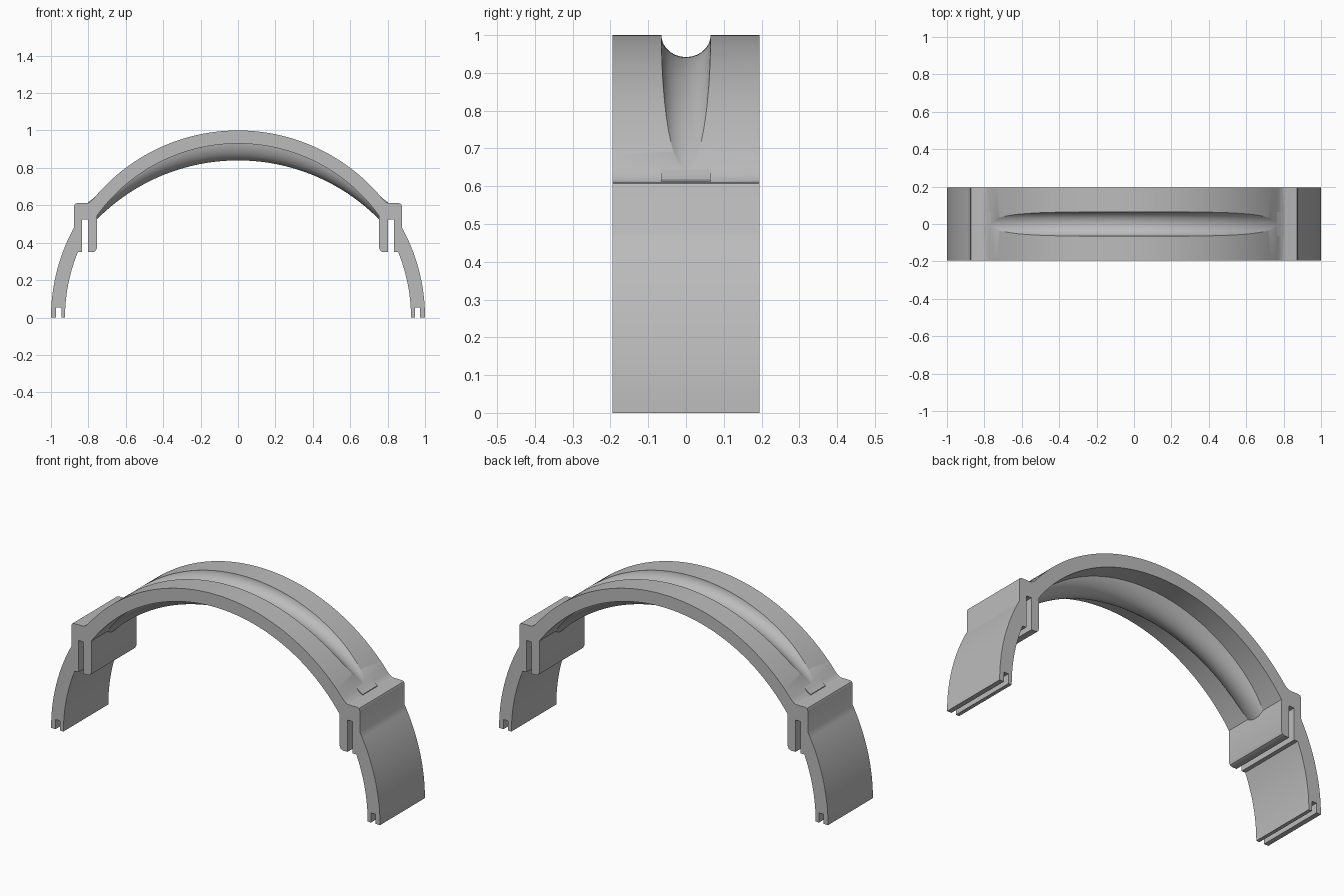
import bpy, bmesh
from math import sin, cos, pi, radians, sqrt, asin, acos

if "Cube" in bpy.data.objects:
    bpy.data.objects.remove(bpy.data.objects["Cube"], do_unlink=True)

grey = bpy.data.materials.new("light grey")
grey.use_nodes = True
grey.diffuse_color = (0.5, 0.5, 0.5, 1)
grey.node_tree.nodes["Principled BSDF"].inputs["Base Color"].default_value = (0.5, 0.5, 0.5, 1)

HALF_DEPTH = 0.195


def make_object(name, bm):
    bmesh.ops.recalc_face_normals(bm, faces=bm.faces[:])
    mesh = bpy.data.meshes.new(name)
    bm.to_mesh(mesh)
    bm.free()
    mesh.materials.append(grey)
    obj = bpy.data.objects.new(name, mesh)
    bpy.context.collection.objects.link(obj)
    return obj


def arc(radius, start, end, steps):
    angles = [start + (end - start) * i / steps for i in range(steps + 1)]
    return [(radius * cos(a), radius * sin(a)) for a in angles]


def extrude(name, outline, half):
    bm = bmesh.new()
    face = bm.faces.new([bm.verts.new((x, -half, z)) for x, z in outline])
    moved = bmesh.ops.extrude_face_region(bm, geom=[face])["geom"]
    verts = [g for g in moved if isinstance(g, bmesh.types.BMVert)]
    bmesh.ops.translate(bm, verts=verts, vec=(0, 2 * half, 0))
    return make_object(name, bm)


def sweep(name, radius, centre_z, reach, section, steps=96):
    """Sweep a section of (y, outward offset) along an arc over the arch."""
    bm = bmesh.new()
    limit = asin(reach / radius)
    rings = []
    for i in range(steps + 1):
        a = -limit + 2 * limit * i / steps
        rings.append([bm.verts.new(((radius + d) * sin(a), y, centre_z + (radius + d) * cos(a)))
                      for y, d in section(radius * sin(a) / reach)])
    n = len(rings[0])
    for r0, r1 in zip(rings, rings[1:]):
        for j in range(n):
            k = (j + 1) % n
            bm.faces.new((r0[j], r0[k], r1[k], r1[j]))
    bm.faces.new(rings[0])
    bm.faces.new(rings[-1])
    return make_object(name, bm)


def u_shape(width, depth, top, count=24):
    curve = [(-width * cos(pi * i / count), depth * (1 - sin(pi * i / count)))
             for i in range(count + 1)]
    return curve + [(width, top), (-width, top)]


# Arch with clamps and lower legs, as one mirrored outline
half = arc(1.0, pi / 2, acos(0.775), 40)
half += [(0.79, 0.618), (0.805, 0.611), (0.86, 0.611), (0.872, 0.607), (0.877, 0.595)]
half += arc(1.0, asin(0.48), 0, 16)
half += [(0.973, 0), (0.973, 0.053), (0.945, 0.053), (0.945, 0)]
half += arc(0.925, 0, asin(0.35 / 0.925), 12)
half += [(0.834, 0.35), (0.834, 0.525), (0.802, 0.525), (0.802, 0.35),
         (0.775, 0.35), (0.761, 0.356), (0.755, 0.37)]
half += arc(0.93, acos(0.755 / 0.93), pi / 2, 40)
outline = half + [(-x, z) for x, z in reversed(half[1:-1])]
body = extrude("arch_body", outline, HALF_DEPTH)

# Rounded rib under the arch and the channel cut in its top
rib = sweep("underside_rib", 1.06, -0.22, 0.772,
            lambda t: u_shape(0.085, *[0.05 + 0.07 * (1 - t * t)] * 2)[:-2])
channel = sweep("channel_cutter", 1.13, -0.188, 0.80,
                lambda t: u_shape(0.065, 0.058, 0.15))

for cutter, operation in ((rib, "UNION"), (channel, "DIFFERENCE")):
    mod = body.modifiers.new(cutter.name, "BOOLEAN")
    mod.object = cutter
    mod.operation = operation
    mod.solver = "EXACT"
bpy.context.view_layer.update()
graph = bpy.context.evaluated_depsgraph_get()
result = bpy.data.meshes.new_from_object(body.evaluated_get(graph))
body.modifiers.clear()
body.data = result
for helper in (rib, channel):
    bpy.data.objects.remove(helper, do_unlink=True)

# Small stop blocks closing the ends of the channel
stops = []
for side, name in ((1, "left_channel_stop"), (-1, "right_channel_stop")):
    stop = [(0.76, 0.59), (0.76, 0.648), (0.785, 0.628), (0.803, 0.616), (0.803, 0.59)]
    stops.append(extrude(name, [(side * x, z) for x, z in stop], 0.065))

bpy.ops.object.select_all(action="DESELECT")
body.select_set(True)
bpy.context.view_layer.objects.active = body
bpy.ops.object.shade_smooth_by_angle(angle=radians(30))
